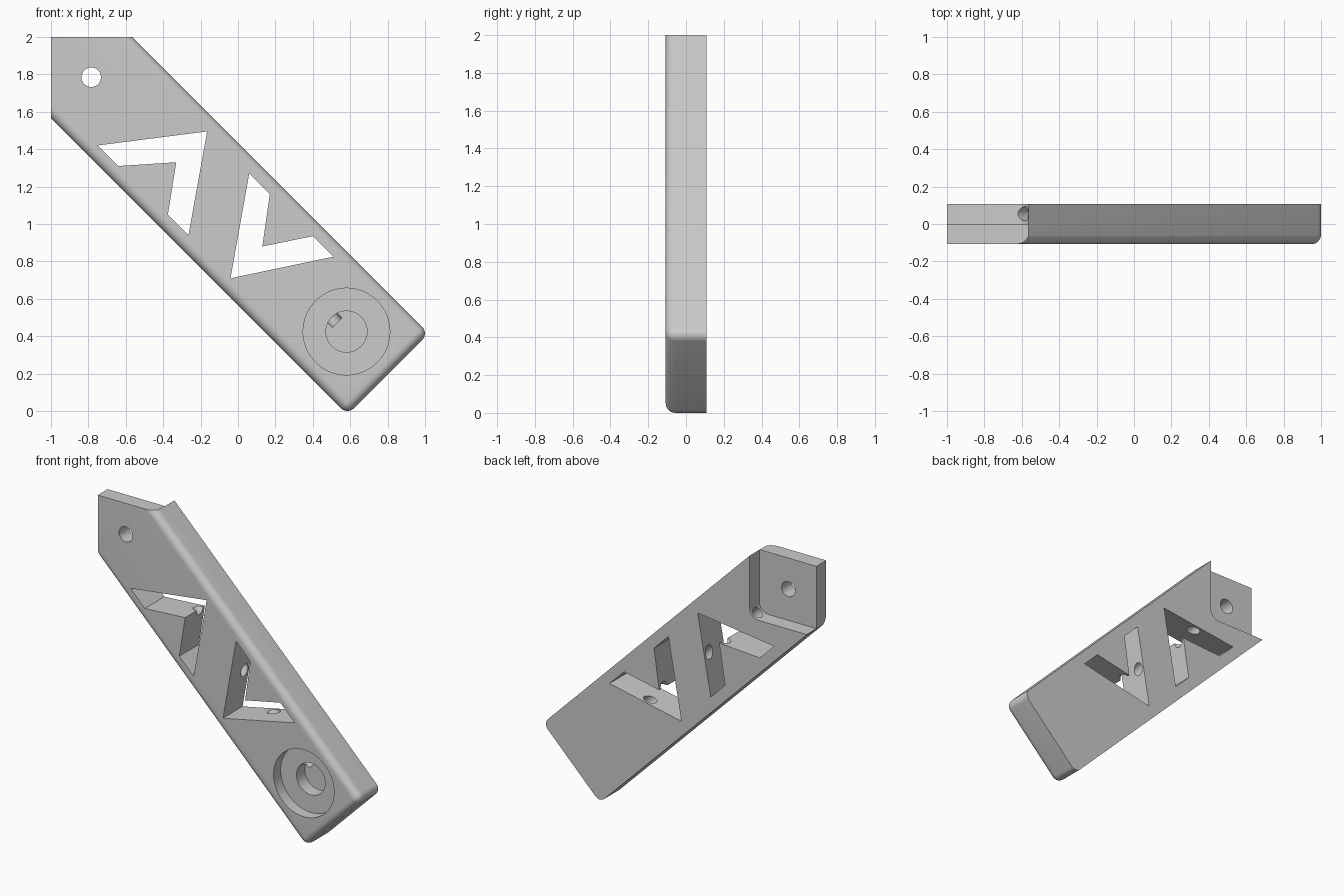
import bpy, bmesh, math
from mathutils import Vector, Matrix

if "Cube" in bpy.data.objects:
    bpy.data.objects.remove(bpy.data.objects["Cube"], do_unlink=True)

HALF = 0.1075          # half thickness of the arm
ALONG = Vector((1, 0, -1)).normalized()
ACROSS = Vector((1, 0, 1)).normalized()

grey = bpy.data.materials.new("plain grey")
grey.use_nodes = True
grey.diffuse_color = (0.6, 0.6, 0.6, 1)
grey.node_tree.nodes["Principled BSDF"].inputs["Base Color"].default_value = (0.6, 0.6, 0.6, 1)


def finish(bm, name):
    bmesh.ops.recalc_face_normals(bm, faces=bm.faces)
    mesh = bpy.data.meshes.new(name)
    bm.to_mesh(mesh)
    bm.free()
    mesh.materials.append(grey)
    ob = bpy.data.objects.new(name, mesh)
    bpy.context.collection.objects.link(ob)
    return ob


def prism(name, outline, y0, y1):
    """Extrude an x-z outline along y."""
    bm = bmesh.new()
    face = bm.faces.new([bm.verts.new((x, y0, z)) for x, z in outline])
    ext = bmesh.ops.extrude_face_region(bm, geom=[face])["geom"]
    verts = [v for v in ext if isinstance(v, bmesh.types.BMVert)]
    bmesh.ops.translate(bm, verts=verts, vec=(0, y1 - y0, 0))
    return finish(bm, name)


def arc(cx, cz, r, a0, a1, n):
    step = math.radians(a1 - a0) / n
    start = math.radians(a0)
    return [(cx + r * math.cos(start + i * step), cz + r * math.sin(start + i * step))
            for i in range(n + 1)]


def disc(name, x, z, r, y0, y1):
    return prism(name, arc(x, z, r, 0, 360, 64)[:-1], y0, y1)


# Arm body: diagonal bar, rounded on the front and at the lower end
low = Vector((0.585, 0, -0.02))
high = Vector((1.02, 0, 0.415))
center = (low + high) / 2 - ALONG * 1.4
bm = bmesh.new()
frame = Matrix((ALONG, (0, 1, 0), ACROSS)).transposed().to_4x4()
size = Matrix.Diagonal((2.8, 2 * HALF, (high - low).length, 1))
bmesh.ops.create_cube(bm, size=1, matrix=Matrix.Translation(center) @ frame @ size)
tip = low.dot(ALONG)
rounded = []
for e in bm.edges:
    mid = (e.verts[0].co + e.verts[1].co) / 2
    at_tip = mid.dot(ALONG) > tip - 0.01
    at_front = mid.y < -HALF + 0.01
    across_y = abs(mid.y) < 0.01
    far_end = mid.dot(ALONG) < tip - 2.7
    if (at_front and not far_end) or (across_y and at_tip):
        rounded.append(e)
bmesh.ops.bevel(bm, geom=rounded, offset=0.05, segments=8, profile=0.5, affect='EDGES')

# Square trimming of the upper end
for point, normal in (((-1, 0, 0), (-1, 0, 0)), ((0, 0, 2), (0, 0, 1))):
    cut = bmesh.ops.bisect_plane(bm, geom=bm.verts[:] + bm.edges[:] + bm.faces[:],
                                 plane_co=point, plane_no=normal, clear_outer=True)
    rim = [g for g in cut["geom_cut"] if isinstance(g, bmesh.types.BMEdge)]
    bmesh.ops.holes_fill(bm, edges=rim)
arm = finish(bm, "arm")

# Cutters
cutters = []

# Tab step on the back, with a rounded inner corner
r = 0.07
step = arc(-0.563 - r, 1.568 + r, r, 270, 360, 10)
step += [(-0.563, 2.2), (-1.2, 2.2), (-1.2, 1.568)]
cutters.append(prism("tab_step_cutter", step, 0, 0.3))

# Arrow-shaped windows
upper = [(-0.75, 1.42), (-0.165, 1.495), (-0.265, 0.94),
         (-0.375, 1.05), (-0.33, 1.33), (-0.64, 1.31)]
lower = [(0.06, 1.27), (0.17, 1.16), (0.13, 0.88),
         (0.40, 0.935), (0.51, 0.825), (-0.04, 0.71)]
cutters.append(prism("upper_window_cutter", upper, -0.3, 0.3))
cutters.append(prism("lower_window_cutter", lower, -0.3, 0.3))

# Tab hole, stepped round socket
cutters.append(disc("tab_hole_cutter", -0.785, 1.785, 0.052, -0.3, 0.3))
cutters.append(disc("socket_cutter", 0.58, 0.425, 0.232, -0.3, -0.03))
cutters.append(disc("bore_cutter", 0.58, 0.425, 0.11, -0.3, 0.06))

# Long channel drilled along the arm
start, end = Vector((-0.65, 0.055, 1.653)), Vector((0.53, 0.055, 0.473))
bm = bmesh.new()
turn = ALONG.to_track_quat('Z', 'Y').to_matrix().to_4x4()
bmesh.ops.create_cone(bm, cap_ends=True, segments=32, radius1=0.038, radius2=0.038,
                      depth=(end - start).length,
                      matrix=Matrix.Translation((start + end) / 2) @ turn)
cutters.append(finish(bm, "channel_cutter"))

for c in cutters:
    c.hide_render = True
    mod = arm.modifiers.new(c.name, 'BOOLEAN')
    mod.operation = 'DIFFERENCE'
    mod.solver = 'EXACT'
    mod.object = c

# Bake the cuts, then drop the cutters
bpy.context.view_layer.update()
baked = bpy.data.meshes.new_from_object(
    arm.evaluated_get(bpy.context.evaluated_depsgraph_get()))
arm.modifiers.clear()
arm.data = baked
for c in cutters:
    bpy.data.objects.remove(c, do_unlink=True)

bpy.ops.object.select_all(action='DESELECT')
arm.select_set(True)
bpy.context.view_layer.objects.active = arm
bpy.ops.object.shade_smooth_by_angle(angle=math.radians(30))
